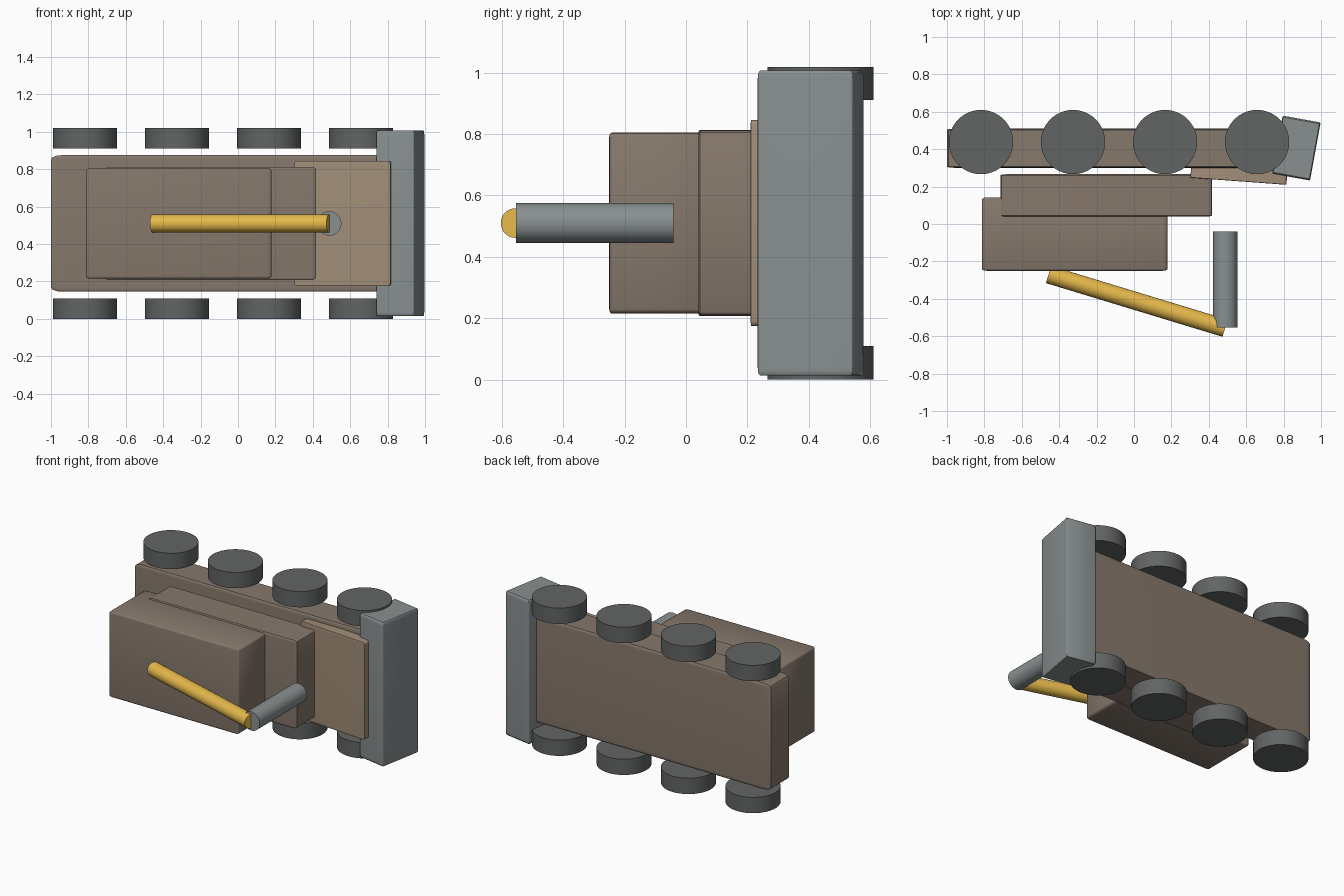
import bpy, bmesh
from mathutils import Matrix, Vector

if "Cube" in bpy.data.objects:
    bpy.data.objects.remove(bpy.data.objects["Cube"])

def material(name, rgb):
    m = bpy.data.materials.new(name)
    m.diffuse_color = (*rgb, 1)
    m.use_nodes = True
    m.node_tree.nodes["Principled BSDF"].inputs["Base Color"].default_value = m.diffuse_color
    return m

BROWN = material("brown", (0.24, 0.19, 0.15))
TAN = material("tan", (0.36, 0.27, 0.19))
STEEL = material("steel", (0.25, 0.28, 0.28))
DARK = material("dark_grey", (0.12, 0.13, 0.125))
YELLOW = material("yellow", (0.78, 0.48, 0.07))
MID_Z = 0.51

def finish(name, bm, mat):
    me = bpy.data.meshes.new(name)
    bmesh.ops.recalc_face_normals(bm, faces=bm.faces)
    bm.to_mesh(me)
    bm.free()
    me.materials.append(mat)
    ob = bpy.data.objects.new(name, me)
    bpy.context.collection.objects.link(ob)
    bpy.ops.object.select_all(action='DESELECT')
    ob.select_set(True)
    bpy.context.view_layer.objects.active = ob
    bpy.ops.object.shade_smooth_by_angle(angle=0.6)
    return ob

def box(name, centre, size, mat, bevel=0.025, turn=0.0):
    """Bevelled unit cube stretched to size, then turned about z."""
    bm = bmesh.new()
    bmesh.ops.create_cube(bm, size=1)
    bmesh.ops.bevel(bm, geom=bm.edges[:], offset=bevel, segments=3,
                    profile=0.5, affect='EDGES')
    bm.transform(Matrix.Translation(centre) @ Matrix.Rotation(turn, 4, 'Z')
                 @ Matrix.Diagonal((*size, 1)))
    return finish(name, bm, mat)

def rod(name, a, b, radius, mat, sides=40):
    """Capped cylinder from point a to point b."""
    a, b = Vector(a), Vector(b)
    bm = bmesh.new()
    bmesh.ops.create_cone(bm, cap_ends=True, segments=sides, radius1=radius,
                          radius2=radius, depth=(b - a).length)
    rot = (b - a).to_track_quat('Z', 'Y').to_matrix().to_4x4()
    bm.transform(Matrix.Translation((a + b) / 2) @ rot)
    return finish(name, bm, mat)

# Main body slab, sloped plate and angled end block
box("hull", (-0.085, 0.405, MID_Z), (1.83, 0.21, 0.73), BROWN, 0.032)
box("sloped_plate", (0.561, 0.266, MID_Z), (0.515, 0.075, 0.67), TAN, turn=-0.0735)
box("end_block", (0.868, 0.406, MID_Z), (0.206, 0.315, 0.992), STEEL, turn=-0.18)

# Stacked upper boxes
box("turret_base", (-0.148, 0.153, MID_Z), (1.13, 0.226, 0.606), BROWN)
box("turret_top", (-0.317, -0.054, MID_Z), (0.992, 0.392, 0.59), BROWN)

# Wheels in two rows, mirrored about the middle height
for i, x in enumerate((-0.818, -0.326, 0.166, 0.658)):
    for side, z in (("lower", 0.0), ("upper", 0.91)):
        rod(f"wheel_{side}_{i + 1}", (x, 0.438, z), (x, 0.438, z + 0.109), 0.172, DARK)

# Boom and its end cylinder
rod("boom", (-0.457, -0.27, MID_Z), (0.487, -0.557, MID_Z), 0.048, YELLOW)
rod("boom_end_cylinder", (0.488, -0.04, MID_Z), (0.488, -0.553, MID_Z), 0.065, STEEL)
